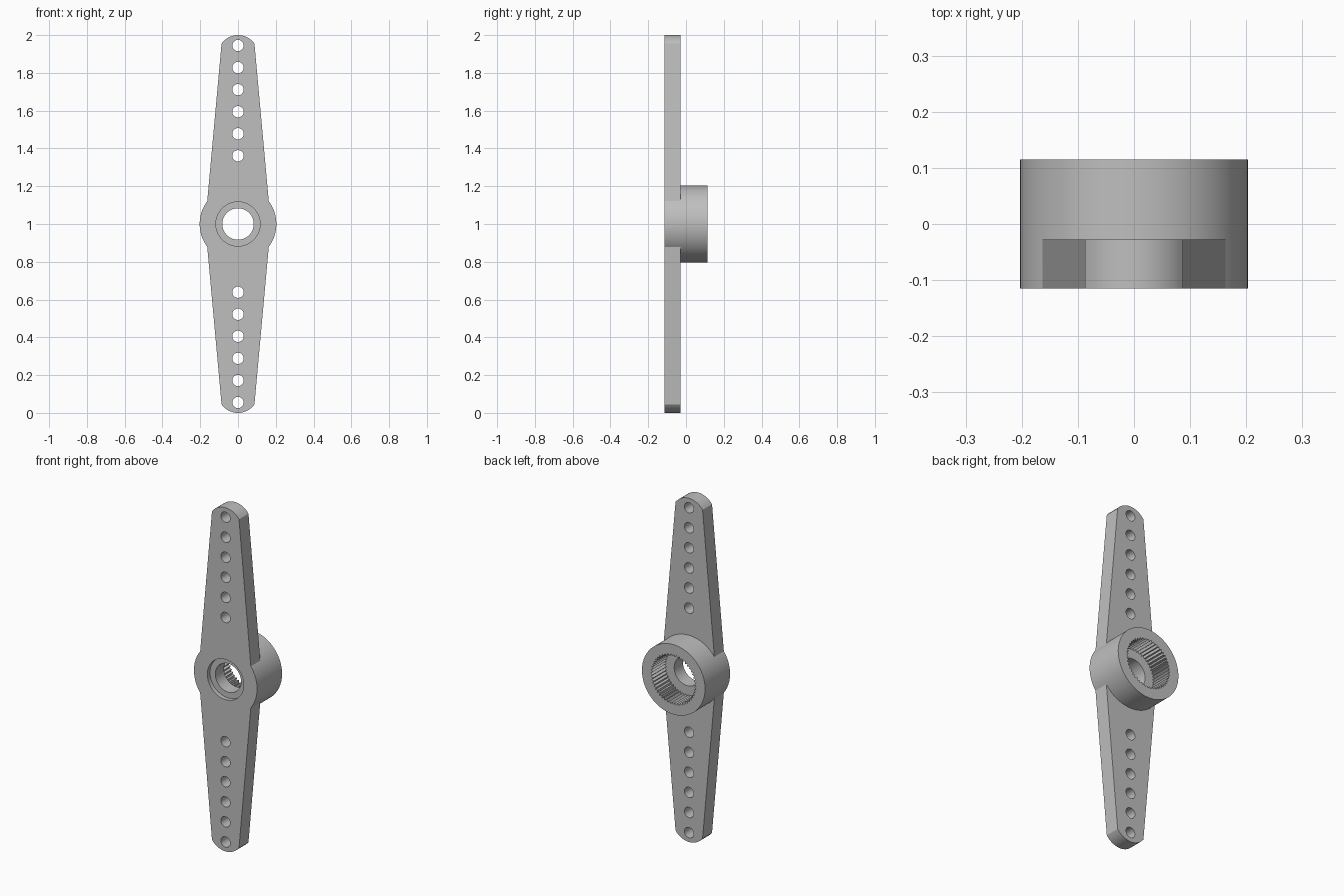
import bpy, bmesh, math

if "Cube" in bpy.data.objects:
    bpy.data.objects.remove(bpy.data.objects["Cube"])

FRONT, BACK = -0.115, 0.115   # hub faces
ARM_BACK = -0.028             # rear face of the arms
CZ = 1.0                      # hub axis height

grey = bpy.data.materials.new("grey plastic")
grey.diffuse_color = (0.52, 0.52, 0.52, 1)
grey.use_nodes = True
grey.node_tree.nodes["Principled BSDF"].inputs["Base Color"].default_value = grey.diffuse_color


def prism(name, points, y0, y1):
    """Extrude a closed (x, z) outline along y."""
    bm = bmesh.new()
    face = bm.faces.new([bm.verts.new((x, y0, z)) for x, z in points])
    ext = bmesh.ops.extrude_face_region(bm, geom=[face], use_keep_orig=True)
    moved = [g for g in ext["geom"] if isinstance(g, bmesh.types.BMVert)]
    bmesh.ops.translate(bm, verts=moved, vec=(0, y1 - y0, 0))
    bmesh.ops.recalc_face_normals(bm, faces=bm.faces)
    mesh = bpy.data.meshes.new(name)
    bm.to_mesh(mesh)
    bm.free()
    obj = bpy.data.objects.new(name, mesh)
    bpy.context.collection.objects.link(obj)
    return obj


def ring(r, n, z=CZ, r2=None):
    """Circle outline, or a toothed one when r2 is given."""
    return [((r2 if r2 and i % 2 else r) * math.cos(math.tau * i / n),
             z + (r2 if r2 and i % 2 else r) * math.sin(math.tau * i / n))
            for i in range(n)]


def combine(target, other, operation):
    """Apply a boolean and remove the helper."""
    other.hide_render = True
    mod = target.modifiers.new("cut", 'BOOLEAN')
    mod.operation, mod.solver, mod.object = operation, 'EXACT', other
    bpy.context.view_layer.objects.active = target
    bpy.ops.object.modifier_apply(modifier=mod.name)
    bpy.data.objects.remove(other)


# Double arm: straight tapers with arc tips, mirrored top to bottom
tip_r = 0.107
half = math.asin(0.087 / tip_r)
tip = []
for i in range(17):
    a = half - 2 * half * i / 16
    tip.append((tip_r * math.sin(a), 1 - tip_r + tip_r * math.cos(a)))
upper = [(0.174, 0)] + tip + [(-0.174, 0)]
outline = upper + [(-x, -z) for x, z in tip]
horn = prism("servo_horn", [(x, z + CZ) for x, z in outline], FRONT, ARM_BACK)

# Round hub
combine(horn, prism("hub", ring(0.203, 96), FRONT, BACK), 'UNION')

# Central bore, front recess and toothed rear socket
combine(horn, prism("bore", ring(0.083, 64), -0.3, 0.3), 'DIFFERENCE')
combine(horn, prism("recess", ring(0.117, 64), -0.3, FRONT + 0.025), 'DIFFERENCE')
combine(horn, prism("socket", ring(0.146, 96, r2=0.134), -0.01, 0.3), 'DIFFERENCE')

# Six linkage holes along each arm
for i in range(6):
    for side in (1, -1):
        z = CZ + side * (0.361 + 0.1168 * i)
        combine(horn, prism("linkage_hole", ring(0.03, 32, z), -0.3, 0.3), 'DIFFERENCE')

horn.data.materials.clear()
horn.data.materials.append(grey)
bpy.ops.object.select_all(action='DESELECT')
horn.select_set(True)
bpy.context.view_layer.objects.active = horn
bpy.ops.object.shade_smooth_by_angle(angle=math.radians(25))
